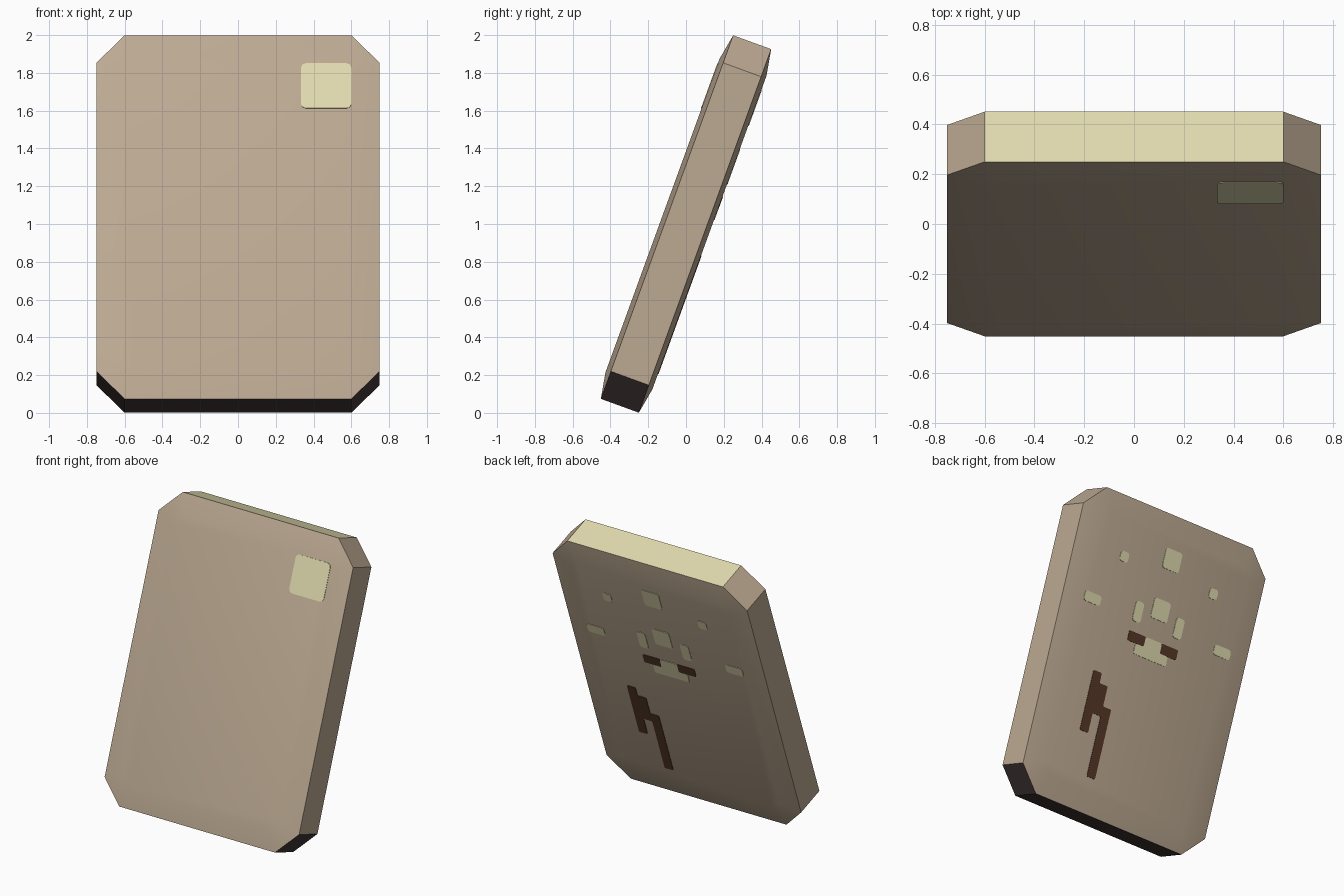
import bpy, bmesh, math
from mathutils import Matrix

if "Cube" in bpy.data.objects:
    bpy.data.objects.remove(bpy.data.objects["Cube"])

P = 1.5 / 22.5          # unit of the painted pattern
HALF_T = 0.107          # half thickness of the slab
BULGE = 0.025           # how far the big faces swell outward
INSET = 0.14
TILT = Matrix.Translation((0, 0, 1)) @ Matrix.Rotation(math.radians(-20), 4, 'X')


def material(name, r, g, b):
    m = bpy.data.materials.new(name)
    lin = [((c / 255 + 0.055) / 1.055) ** 2.4 for c in (r, g, b)]
    m.diffuse_color = (*lin, 1)
    m.use_nodes = True
    m.node_tree.nodes["Principled BSDF"].inputs["Base Color"].default_value = m.diffuse_color
    return m


TAN = material("tan", 188, 169, 146)
PALE = material("pale_yellow", 225, 219, 175)
DARK = material("dark_umber", 70, 56, 56)
BROWN = material("brown", 88, 57, 41)


def finish(name, bm, mats):
    bmesh.ops.recalc_face_normals(bm, faces=bm.faces)
    bm.transform(TILT)
    me = bpy.data.meshes.new(name)
    bm.to_mesh(me)
    bm.free()
    for m in mats:
        me.materials.append(m)
    ob = bpy.data.objects.new(name, me)
    bpy.context.collection.objects.link(ob)
    return ob


# Slab: chamfered rectangle, extruded, with swollen front and back
bm = bmesh.new()
W, H, C = 0.75, 1.024, 0.155
outline = [(W, H - C), (W - 0.15, H), (0.15 - W, H), (-W, H - C),
           (-W, C - H), (0.15 - W, -H), (W - 0.15, -H), (W, C - H)]
face = bm.faces.new([bm.verts.new((x, -HALF_T, v)) for x, v in outline])
ext = bmesh.ops.extrude_face_region(bm, geom=[face], use_keep_orig=True)
bmesh.ops.translate(bm, vec=(0, 2 * HALF_T, 0),
                    verts=[g for g in ext["geom"] if isinstance(g, bmesh.types.BMVert)])
bmesh.ops.recalc_face_normals(bm, faces=bm.faces)
big = [f for f in bm.faces if abs(f.normal.y) > 0.9]
bmesh.ops.inset_individual(bm, faces=big, thickness=INSET, depth=BULGE, use_even_offset=True)
bm.normal_update()
for f in bm.faces:      # pale top, dark underside
    if abs(f.normal.y) < 0.05:
        if f.normal.z > 0.9:
            f.material_index = 1
        elif f.normal.z < -0.3:
            f.material_index = 2
slab = finish("slab", bm, [TAN, PALE, DARK])
bpy.context.view_layer.objects.active = slab
slab.select_set(True)
bpy.ops.object.shade_smooth_by_angle(angle=math.radians(30))


def plate(name, points, mat, side=1, rounding=0.016):
    """Thin painted plate; points are (column, row) on the pattern grid."""
    bm = bmesh.new()
    y = side * (HALF_T + BULGE - 0.003)
    f = bm.faces.new([bm.verts.new((c * P, y, 0.27 + r * P)) for c, r in points])
    bmesh.ops.bevel(bm, geom=bm.verts[:], offset=rounding, segments=2,
                    profile=0.5, affect='VERTICES')
    ext = bmesh.ops.extrude_face_region(bm, geom=bm.faces[:], use_keep_orig=True)
    bmesh.ops.translate(bm, vec=(0, side * 0.006, 0),
                        verts=[g for g in ext["geom"] if isinstance(g, bmesh.types.BMVert)])
    return finish(name, bm, [mat])


def rect(c0, r0, c1, r1):
    return [(c0, r0), (c1, r0), (c1, r1), (c0, r1)]


# Front patch
plate("front_patch", rect(5, 5, 9, 8.8), PALE, side=-1, rounding=0.025)

# Back: central spots
plate("upper_spot", rect(-1, 6, 1, 8), PALE)
plate("middle_spot", rect(-1, 1, 1, 3), PALE)
plate("lower_spot", [(-2, -3), (2, -3), (2, -2), (1, -2), (1, -1),
                     (-1, -1), (-1, -2), (-2, -2)], PALE, rounding=0.01)

# Back: mirrored pairs
for s, label in ((1, "right"), (-1, "left")):
    for part, box, mat in (("dot", (5, 5, 6, 6), PALE),
                           ("outer_bar", (7, 0, 9, 1), PALE),
                           ("inner_bar", (2, 0, 3, 2), PALE),
                           ("brown_bar", (1, -2, 3, -1), BROWN)):
        plate(f"{label}_{part}", [(s * c, r) for c, r in rect(*box)], mat,
              rounding=0.008 if mat == BROWN else 0.018)

# Back: forked brown mark
plate("forked_mark", [(5, -6), (6, -6), (6, -12), (5, -12), (5, -10), (4, -10), (4, -16),
                      (3, -16), (3, -9), (4, -9), (4, -7), (5, -7)], BROWN, rounding=0.008)
